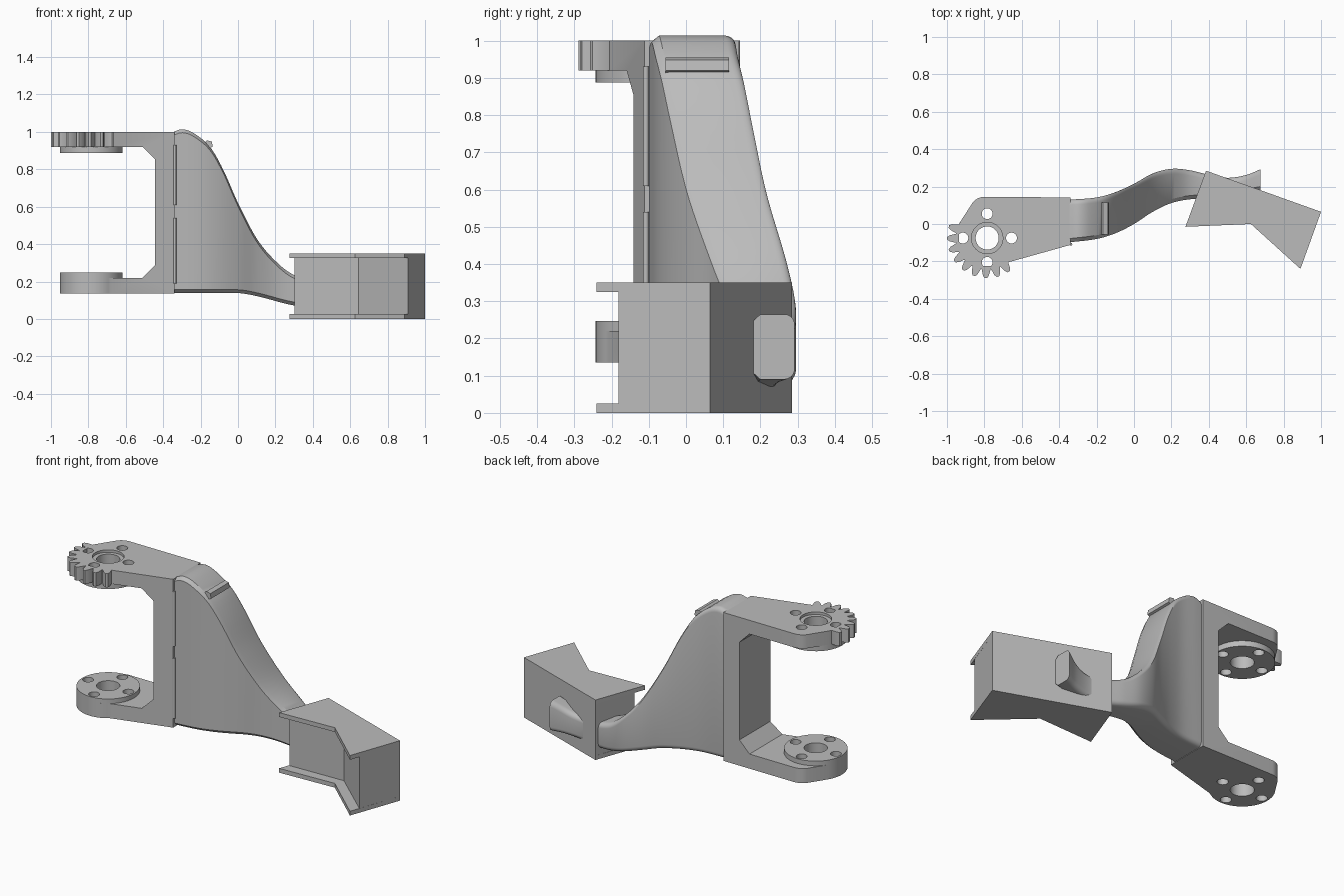
import bpy, bmesh, math
from mathutils import Vector

cube = bpy.data.objects.get("Cube")
if cube:
    bpy.data.objects.remove(cube, do_unlink=True)

grey = bpy.data.materials.new("plain grey")
grey.diffuse_color = (0.5, 0.5, 0.5, 1)
grey.use_nodes = True
grey.node_tree.nodes["Principled BSDF"].inputs["Base Color"].default_value = (0.5, 0.5, 0.5, 1)

HUB = (-0.785, -0.075)


def make(name, bm):
    bmesh.ops.recalc_face_normals(bm, faces=bm.faces)
    mesh = bpy.data.meshes.new(name)
    bm.to_mesh(mesh)
    bm.free()
    mesh.materials.append(grey)
    ob = bpy.data.objects.new(name, mesh)
    bpy.context.scene.collection.objects.link(ob)
    return ob


def loft(bm, rings):
    """Skin a list of closed rings and cap both ends."""
    loops = [[bm.verts.new(p) for p in r] for r in rings]
    n = len(loops[0])
    for a, b in zip(loops, loops[1:]):
        for i in range(n):
            bm.faces.new((a[i], a[(i + 1) % n], b[(i + 1) % n], b[i]))
    bm.faces.new(loops[0])
    bm.faces.new(loops[-1][::-1])


def prism(bm, plan, z0, z1):
    loft(bm, [[(x, y, z) for x, y in plan] for z in (z0, z1)])


def arc(cx, cy, r, a0, a1, n):
    steps = [math.radians(a0 + (a1 - a0) * i / n) for i in range(n + 1)]
    return [(cx + r * math.cos(a), cy + r * math.sin(a)) for a in steps]


def circle(cx, cy, r, n=40):
    return arc(cx, cy, r, 0, 360, n)[:-1]


def cut(ob, cutters):
    """Subtract the cutters, bake the result and remove them."""
    for c in cutters:
        c.hide_render = True
        mod = ob.modifiers.new("cut", "BOOLEAN")
        mod.operation, mod.solver, mod.object = "DIFFERENCE", "EXACT", c
    deps = bpy.context.evaluated_depsgraph_get()
    ob.data = bpy.data.meshes.new_from_object(ob.evaluated_get(deps))
    ob.modifiers.clear()
    for c in cutters:
        bpy.data.objects.remove(c, do_unlink=True)


def smooth(ob, angle=35):
    bpy.ops.object.select_all(action="DESELECT")
    ob.select_set(True)
    bpy.context.view_layer.objects.active = ob
    bpy.ops.object.shade_smooth_by_angle(angle=math.radians(angle))


def curve(points, x):
    """Smooth height through control points (cubic Hermite)."""
    i = 0
    while i < len(points) - 2 and x > points[i + 1][0]:
        i += 1

    def slope(k):
        a, b = points[max(k - 1, 0)], points[min(k + 1, len(points) - 1)]
        return (b[1] - a[1]) / (b[0] - a[0])
    (x0, y0), (x1, y1) = points[i], points[i + 1]
    h = x1 - x0
    t = (x - x0) / h
    return ((2*t**3 - 3*t*t + 1) * y0 + (t**3 - 2*t*t + t) * h * slope(i)
            + (3*t*t - 2*t**3) * y1 + (t**3 - t*t) * h * slope(i + 1))


def hole_cutters(z0, z1):
    """Centre bore and four bolt holes around the hub."""
    spots = [(0, 0, 0.062)]
    spots += [(0.13 * math.cos(a), 0.13 * math.sin(a), 0.029)
              for a in (0, math.pi / 2, math.pi, math.pi * 1.5)]
    out = []
    for dx, dy, r in spots:
        bm = bmesh.new()
        prism(bm, circle(HUB[0] + dx, HUB[1] + dy, r, 28), z0, z1)
        out.append(make("hole_cutter", bm))
    return out


# Fork: plan outline raised to full height, then opened on its outer side
plan = [(-0.34, -0.112), (-0.34, 0.142)]
plan += arc(-0.80, 0.065, 0.08, 90, 140, 6)
plan += arc(*HUB, 0.168, 148, 308, 30)
bm = bmesh.new()
prism(bm, plan, 0.135, 1.0)
fork = make("fork_bracket", bm)
opening = [(-1.2, 0.22), (-0.51, 0.22), (-0.445, 0.285),
           (-0.445, 0.855), (-0.51, 0.92), (-1.2, 0.92)]
bm = bmesh.new()
loft(bm, [[(x, y, z) for x, z in opening] for y in (-0.6, 0.6)])
gap = make("fork_opening", bm)
bm = bmesh.new()
prism(bm, circle(*HUB, 0.084), 0.985, 1.1)
recess = make("bore_recess", bm)
cut(fork, [gap, recess] + hole_cutters(0.0, 1.2))
smooth(fork)

# Hub discs on the inner faces of the fork
for name, z0, z1 in (("upper_hub_disc", 0.888, 0.92), ("lower_hub_disc", 0.22, 0.247)):
    bm = bmesh.new()
    prism(bm, circle(*HUB, 0.168, 48), z0, z1)
    disc = make(name, bm)
    cut(disc, hole_cutters(0.0, 1.2))
    smooth(disc)

# Gear teeth around the outer front of the upper plate
bm = bmesh.new()
tooth = [(0.15, -0.027), (0.175, -0.022), (0.2, -0.016), (0.214, -0.007),
         (0.214, 0.007), (0.2, 0.016), (0.175, 0.022), (0.15, 0.027)]
for k in range(9):
    a = math.radians(163 + 17.5 * k)
    c, s = math.cos(a), math.sin(a)
    prism(bm, [(HUB[0] + u * c - v * s, HUB[1] + u * s + v * c) for u, v in tooth], 0.92, 1.0)
smooth(make("gear_teeth", bm))

# Curved arm: a section lofted along x, rounded at the back, chamfered in front
top = [(-0.345, 1.0), (-0.3, 1.014), (-0.24, 0.995), (-0.15, 0.92), (-0.08, 0.8), (0, 0.62),
       (0.1, 0.43), (0.2, 0.31), (0.3, 0.235), (0.45, 0.2), (0.56, 0.21), (0.675, 0.265)]
bottom = [(-0.345, 0.138), (0, 0.138), (0.1, 0.122), (0.3, 0.072), (0.45, 0.06), (0.675, 0.09)]
front = [(-0.345, -0.098), (-0.2, -0.08), (-0.1, -0.05), (0, 0.0), (0.1, 0.065),
         (0.2, 0.112), (0.3, 0.132), (0.45, 0.14), (0.675, 0.18)]
back = [(-0.345, 0.13), (-0.2, 0.142), (-0.1, 0.17), (0, 0.215), (0.1, 0.27), (0.2, 0.295),
        (0.3, 0.287), (0.4, 0.263), (0.5, 0.247), (0.6, 0.262), (0.675, 0.292)]
rings = []
steps = 60
for i in range(steps + 1):
    x = -0.345 + 1.02 * i / steps
    zt, zb, yf, yb = (curve(p, x) for p in (top, bottom, front, back))
    r = 0.028
    ring = [(yf + 0.02, zb), (yf, zb + 0.018), (yf, zt - 0.018), (yf + 0.02, zt)]
    ring += arc(yb - r, zt - r, r, 90, 0, 5) + arc(yb - r, zb + r, r, 0, -90, 5)
    rings.append([(x, y, z) for y, z in ring])
bm = bmesh.new()
loft(bm, rings)
smooth(make("curved_arm", bm), 30)

# Small ledge across the top of the arm
bm = bmesh.new()
ledge = [(-0.19, 0.935), (-0.165, 0.955), (-0.14, 0.948), (-0.135, 0.92), (-0.16, 0.91)]
loft(bm, [[(x, y, z) for x, z in ledge] for y in (-0.055, 0.115)])
make("arm_ledge", bm)

# Rounded ribs along the joint between fork and arm
bm = bmesh.new()
for z0, z1 in ((0.19, 0.54), (0.61, 0.93)):
    prism(bm, circle(-0.338, -0.108, 0.008, 12), z0, z1)
smooth(make("joint_ribs", bm))

# End block: a bent core between two overhanging plates
bm = bmesh.new()
core = [(0.385, 0.285), (1.0, 0.065), (0.91, -0.182), (0.645, 0.055), (0.302, 0.045)]
prism(bm, core, 0.025, 0.325)
make("end_block_core", bm)
flange = [(0.385, 0.285), (1.0, 0.065), (0.89, -0.24), (0.625, 0.0), (0.275, -0.015)]
for name, z0 in (("end_block_lower_plate", 0.0), ("end_block_upper_plate", 0.325)):
    bm = bmesh.new()
    prism(bm, flange, z0, z0 + 0.025)
    make(name, bm)
